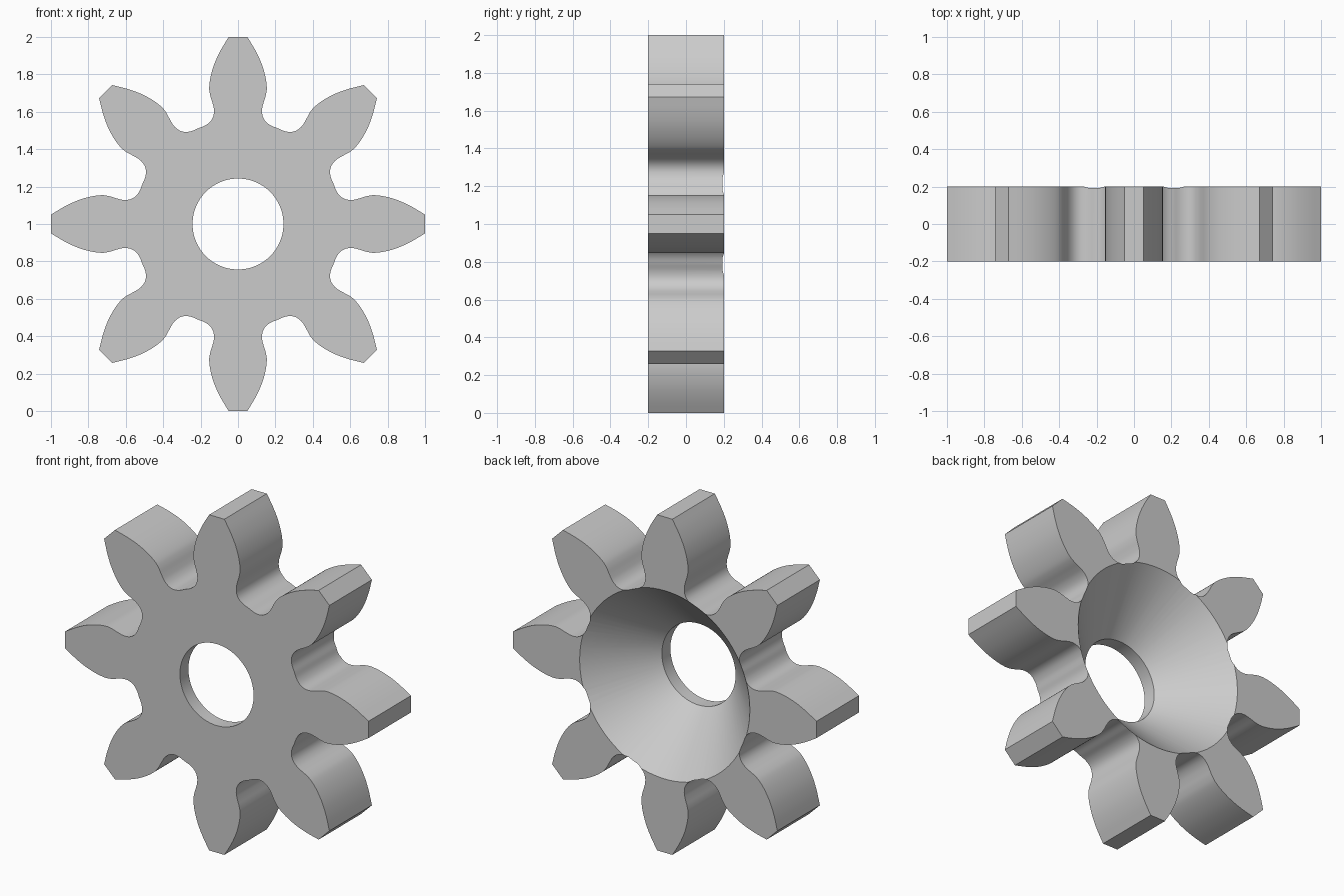
import bpy, bmesh, math
from mathutils import Vector

cube = bpy.data.objects.get("Cube")
if cube:
    bpy.data.objects.remove(cube, do_unlink=True)

TEETH, HALF_DEPTH, CENTRE_Z = 8, 0.2, 1.0
HOLE_R, LIP_Y, RIM_R = 0.243, -0.12, 0.561

# Half of one tooth, from tip corner to the middle of the valley
FLANK = [(0.05, 1.0), (0.092, 0.93), (0.125, 0.86), (0.146, 0.79),
         (0.154, 0.73), (0.149, 0.69), (0.137, 0.65), (0.129, 0.615),
         (0.131, 0.58), (0.146, 0.55), (0.175, 0.527), (0.212, 0.512)]


def smooth_path(points, steps=4):
    """Catmull-Rom curve through the points."""
    p = [Vector(q) for q in points]
    p = [2 * p[0] - p[1]] + p + [2 * p[-1] - p[-2]]
    path = []
    for a, b, c, d in zip(p, p[1:], p[2:], p[3:]):
        for i in range(steps):
            t = i / steps
            path.append(0.5 * (2 * b + (c - a) * t + (2 * a - 5 * b + 4 * c - d) * t**2
                               + (3 * b - a - 3 * c + d) * t**3))
    return path + [p[-2]]


def add_object(name, bm):
    bmesh.ops.recalc_face_normals(bm, faces=bm.faces)
    mesh = bpy.data.meshes.new(name)
    bm.to_mesh(mesh)
    bm.free()
    obj = bpy.data.objects.new(name, mesh)
    bpy.context.collection.objects.link(obj)
    return obj


# Toothed blank: repeat the mirrored flank around the axis, then extrude
flank = smooth_path(FLANK)
tooth = [Vector((-v.x, v.y)) for v in reversed(flank)] + flank[:-1]
bm = bmesh.new()
outline = []
for k in range(TEETH):
    a = k * math.tau / TEETH
    for v in tooth:
        outline.append(bm.verts.new((v.x * math.cos(a) + v.y * math.sin(a), -HALF_DEPTH,
                                     CENTRE_Z + v.y * math.cos(a) - v.x * math.sin(a))))
face = bm.faces.new(outline)
extruded = bmesh.ops.extrude_face_region(bm, geom=[face])["geom"]
bmesh.ops.translate(bm, vec=(0, 2 * HALF_DEPTH, 0),
                    verts=[g for g in extruded if isinstance(g, bmesh.types.BMVert)])
gear = add_object("gear", bm)

# Cutter: straight bore that opens into a cone at the back
slope = (RIM_R - HOLE_R) / (HALF_DEPTH - LIP_Y)
back = HALF_DEPTH + 0.1
profile = [(HOLE_R, -0.3), (HOLE_R, LIP_Y), (RIM_R + 0.1 * slope, back)]
bm = bmesh.new()
SEGMENTS = 96
rings = []
for r, y in profile:
    rings.append([bm.verts.new((r * math.cos(i * math.tau / SEGMENTS), y,
                                CENTRE_Z + r * math.sin(i * math.tau / SEGMENTS)))
                  for i in range(SEGMENTS)])
for lower, upper in zip(rings, rings[1:]):
    for i in range(SEGMENTS):
        j = (i + 1) % SEGMENTS
        bm.faces.new((lower[i], lower[j], upper[j], upper[i]))
bm.faces.new(rings[0])
bm.faces.new(rings[-1])
cutter = add_object("bore_cutter", bm)
cutter.hide_render = True

# Single grey metal
metal = bpy.data.materials.new("grey metal")
metal.use_nodes = True
colour = (0.6, 0.6, 0.6, 1)
metal.diffuse_color = colour
metal.node_tree.nodes["Principled BSDF"].inputs["Base Color"].default_value = colour
gear.data.materials.append(metal)
cutter.data.materials.append(metal)

# Cut the bore and smooth the curved walls
cut = gear.modifiers.new("bore", 'BOOLEAN')
cut.operation, cut.solver, cut.object = 'DIFFERENCE', 'EXACT', cutter
bpy.ops.object.select_all(action='DESELECT')
gear.select_set(True)
bpy.context.view_layer.objects.active = gear
bpy.ops.object.modifier_apply(modifier=cut.name)
bpy.data.objects.remove(cutter, do_unlink=True)
bpy.ops.object.shade_smooth_by_angle(angle=math.radians(30))
